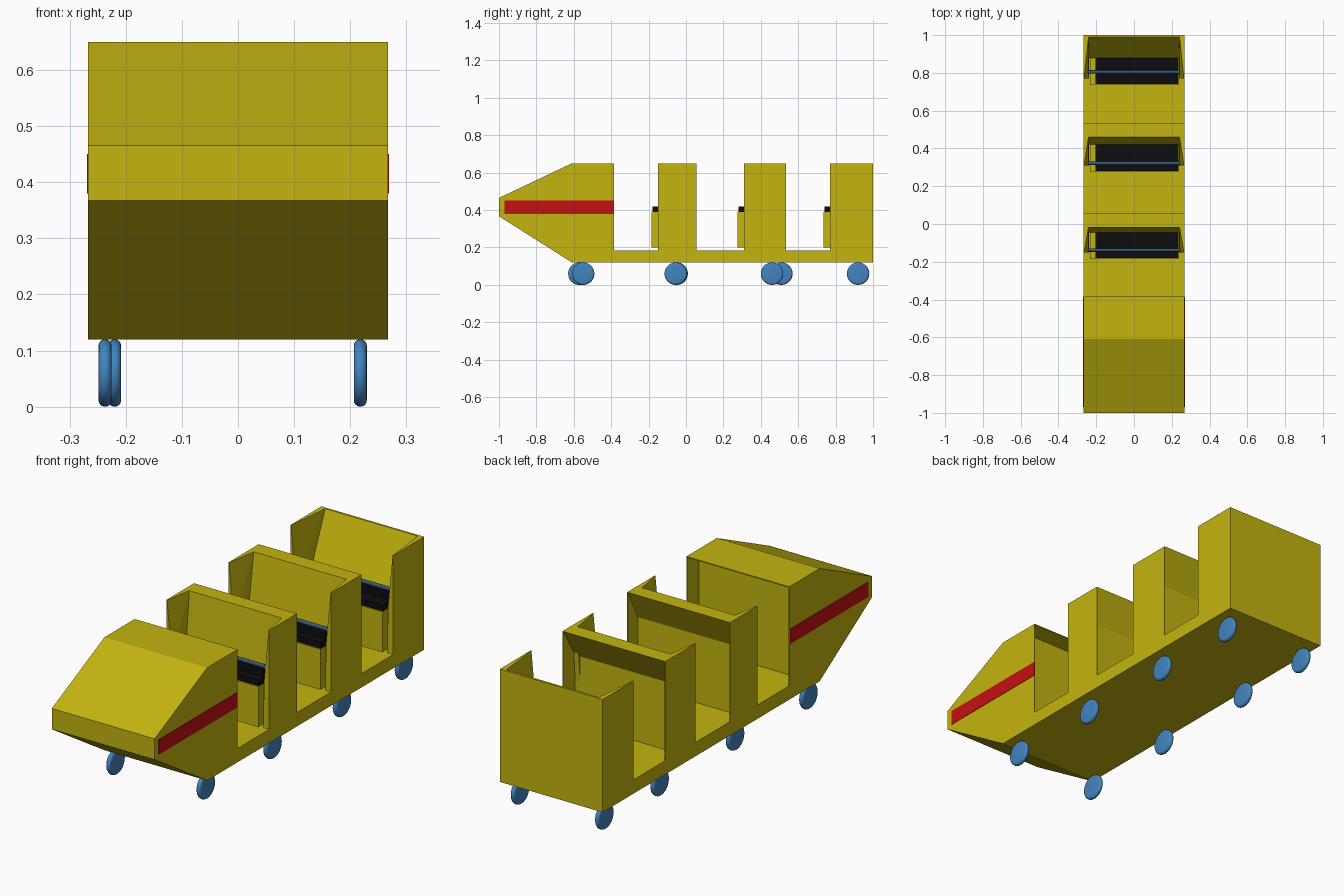
import bpy, bmesh, math
from mathutils import Matrix, Vector

cube = bpy.data.objects.get("Cube")
if cube:
    bpy.data.objects.remove(cube, do_unlink=True)


def material(name, rgb):
    m = bpy.data.materials.new(name)
    m.use_nodes = True
    m.diffuse_color = (*rgb, 1)
    m.node_tree.nodes["Principled BSDF"].inputs["Base Color"].default_value = (*rgb, 1)
    return m


YELLOW = material("yellow paint", (0.55, 0.46, 0.005))
RED = material("red stripe", (0.56, 0.005, 0.006))
BLUE = material("blue wheel", (0.055, 0.23, 0.52))
STEEL = material("dark blue steel", (0.04, 0.10, 0.17))
BLACK = material("black cushion", (0.004, 0.004, 0.005))

HALF = 0.267     # half width of the body
FLOOR = 0.185
BASE = 0.12
TOP = 0.65


def finish(name, bm, mat):
    bmesh.ops.recalc_face_normals(bm, faces=bm.faces)
    mesh = bpy.data.meshes.new(name)
    bm.to_mesh(mesh)
    bm.free()
    mesh.materials.append(mat)
    ob = bpy.data.objects.new(name, mesh)
    bpy.context.collection.objects.link(ob)
    return ob


def prism(name, profile, mat, x0=-HALF, x1=HALF):
    """Extrude a (y, z) outline across the width."""
    bm = bmesh.new()
    face = bm.faces.new([bm.verts.new((x0, y, z)) for y, z in profile])
    new = bmesh.ops.extrude_face_region(bm, geom=[face])["geom"]
    bmesh.ops.translate(bm, vec=(x1 - x0, 0, 0),
                        verts=[v for v in new if isinstance(v, bmesh.types.BMVert)])
    return finish(name, bm, mat)


def box(name, xs, ys, zs, mat):
    y0, y1 = ys
    z0, z1 = zs
    return prism(name, [(y0, z0), (y1, z0), (y1, z1), (y0, z1)], mat, *xs)


def cylinder(name, centre, radius, length, mat, sides, bevel=0):
    bm = bmesh.new()
    turn = Matrix.Translation(centre) @ Matrix.Rotation(math.pi / 2, 4, "Y")
    bmesh.ops.create_cone(bm, cap_ends=True, segments=sides, radius1=radius,
                          radius2=radius, depth=length, matrix=turn)
    if bevel:
        rims = [e for e in bm.edges if abs(e.verts[0].co.x - e.verts[1].co.x) < 1e-5]
        bmesh.ops.bevel(bm, geom=rims, offset=bevel, segments=4,
                        profile=0.5, affect="EDGES")
    ob = finish(name, bm, mat)
    bpy.context.view_layer.objects.active = ob
    ob.select_set(True)
    bpy.ops.object.shade_smooth_by_angle(angle=math.radians(40))
    ob.select_set(False)
    return ob


def armrest(name, side, front, low_back, top_back):
    """Side lining that thins to an edge at the top front."""
    bm = bmesh.new()
    for y, z, t in ((front, FLOOR, 0.03), (low_back, FLOOR, 0.03),
                    (front, 0.4, 0.027), (low_back, 0.4, 0.027),
                    (front, TOP, 0.003), (top_back, TOP, 0.027),
                    ((front + top_back) / 2, TOP, 0.003)):
        for x in (HALF, HALF - t):
            bm.verts.new((side * x, y, z))
    bmesh.ops.convex_hull(bm, input=bm.verts)
    bmesh.ops.dissolve_limit(bm, angle_limit=0.01, verts=bm.verts, edges=bm.edges)
    return finish(name, bm, YELLOW)


# Wedge nose with a hollow behind it, and the long floor
prism("nose", [(-1, 0.465), (-1, 0.367), (-0.61, BASE), (-0.385, BASE),
               (-0.385, FLOOR), (-0.475, FLOOR), (-0.475, TOP - 0.005),
               (-0.385, TOP - 0.005), (-0.385, TOP), (-0.61, TOP)], YELLOW)
box("floor", (-HALF, HALF), (-0.385, 1), (BASE, FLOOR), YELLOW)

SIDES = (("left", 1), ("right", -1))


def side_panel(name, side, y0, y1):
    box(name, sorted((side * HALF, side * (HALF - 0.003))), (y0, y1), (FLOOR, TOP), YELLOW)


for label, side in SIDES:
    side_panel(f"nose_side_panel_{label}", side, -0.475, -0.385)
    box(f"stripe_{label}", sorted((side * HALF, side * (HALF + 0.002))),
        (-0.97, -0.387), (0.38, 0.45), RED)

# Three seat bays: start, end, backrest foot, backrest head, bar position
BAYS = [(-0.15, 0.055, -0.045, -0.018, -0.138),
        (0.31, 0.535, 0.42, 0.46, 0.322),
        (0.77, 1.0, 0.88, 0.99, 0.805)]

for i, (start, end, foot, head, bar) in enumerate(BAYS, 1):
    last = i == len(BAYS)
    rear = end if last else foot + 0.025
    outline = [(foot, FLOOR), (foot, 0.4), (head, TOP), (end, TOP)]
    if not last:
        outline.append((rear, 0.505))
    prism(f"backrest_{i}", outline + [(rear, FLOOR)], YELLOW)
    for label, side in SIDES:
        side_panel(f"side_panel_{i}_{label}", side, start, end)
        armrest(f"side_lining_{i}_{label}", side, start, foot + 0.01, head + 0.005)
    # Bench, cushion and the padded bar across it
    box(f"bench_{i}", (-0.232, 0.235), (start - 0.035, foot), (0.2, 0.39), YELLOW)
    box(f"cushion_{i}", (-0.205, 0.235), (start - 0.03, foot), (0.39, 0.42), BLACK)
    box(f"bar_pad_{i}", (-0.205, 0.235), (bar - 0.008, bar + 0.008), (0.42, 0.466), BLACK)
    cylinder(f"lap_bar_{i}", Vector((0.008, bar, 0.468)), 0.009, 0.505, STEEL, 12)

# Thin rounded wheels
WHEELS = {"left": [(0.218, y) for y in (-0.55, -0.055, 0.46, 0.92)],
          "right": [(-0.237, -0.57), (-0.22, -0.05), (-0.22, 0.51), (-0.22, 0.92)]}
for label, spots in WHEELS.items():
    for i, (x, y) in enumerate(spots, 1):
        cylinder(f"wheel_{i}_{label}", Vector((x, y, 0.06)), 0.06, 0.023, BLUE, 40, 0.011)
